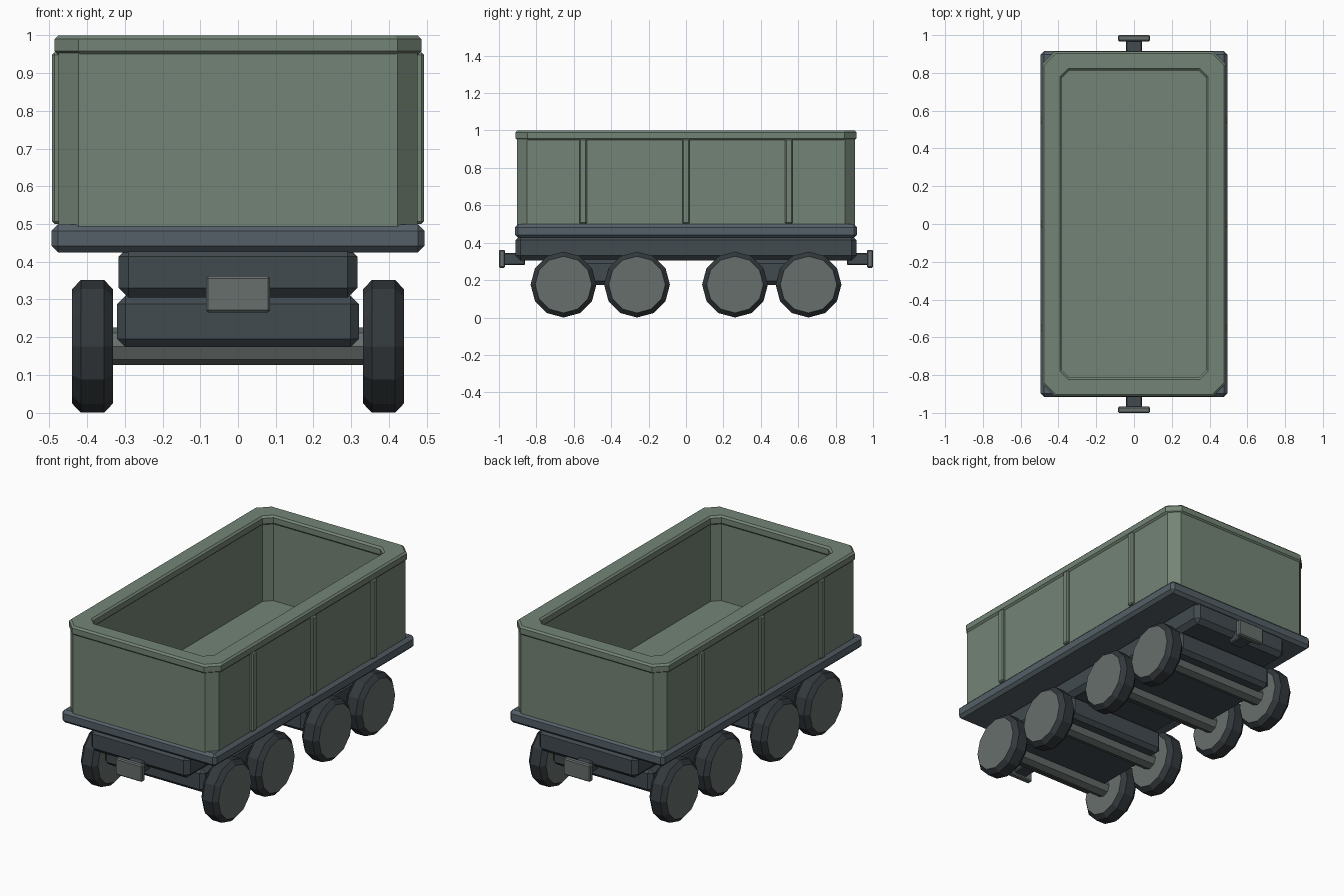
import bpy, bmesh, math
from mathutils import Matrix

if "Cube" in bpy.data.objects:
    bpy.data.objects.remove(bpy.data.objects["Cube"])


def material(name, rgb):
    m = bpy.data.materials.new(name)
    m.diffuse_color = (*rgb, 1)
    m.use_nodes = True
    m.node_tree.nodes["Principled BSDF"].inputs["Base Color"].default_value = m.diffuse_color
    return m


GREEN = material("green_paint", (0.174, 0.231, 0.181))
DECK = material("deck_grey", (0.09, 0.117, 0.136))
FRAME = material("frame_grey", (0.054, 0.069, 0.08))
STEEL = material("steel", (0.133, 0.156, 0.15))
TREAD = material("tread_grey", (0.033, 0.04, 0.045))


def finish(bm, name, mats, bevel=0.0):
    bmesh.ops.recalc_face_normals(bm, faces=bm.faces)
    if bevel:
        bmesh.ops.bevel(bm, geom=bm.edges[:], offset=bevel, segments=1,
                        affect='EDGES', profile=0.5)
    mesh = bpy.data.meshes.new(name)
    bm.to_mesh(mesh)
    bm.free()
    for m in mats:
        mesh.materials.append(m)
    ob = bpy.data.objects.new(name, mesh)
    bpy.context.collection.objects.link(ob)
    return ob


def box(name, x, y, z, mat, bevel=0.0):
    """Box from (min, max) ranges."""
    bm = bmesh.new()
    size = [r[1] - r[0] for r in (x, y, z)]
    mid = [(r[1] + r[0]) / 2 for r in (x, y, z)]
    bmesh.ops.create_cube(bm, size=1, matrix=Matrix.Translation(mid) @ Matrix.Diagonal((*size, 1)))
    return finish(bm, name, [mat], bevel)


def loft(name, rings, mat, closed=False):
    """Skin chamfered rectangles given as (half x, half y, chamfer, z)."""
    bm = bmesh.new()
    loops = []
    for hx, hy, c, z in rings:
        pts = [(hx, c - hy), (hx, hy - c), (hx - c, hy), (c - hx, hy),
               (-hx, hy - c), (-hx, c - hy), (c - hx, -hy), (hx - c, -hy)]
        loops.append([bm.verts.new((px, py, z)) for px, py in pts])
    pairs = list(zip(loops, loops[1:]))
    if closed:
        pairs.append((loops[-1], loops[0]))
    else:
        bm.faces.new(loops[0])
        bm.faces.new(loops[-1])
    for a, b in pairs:
        for i in range(8):
            j = (i + 1) % 8
            bm.faces.new((a[i], a[j], b[j], b[i]))
    return finish(bm, name, [mat])


def disc_x(name, x0, x1, y, z, radius, sides, mats, chamfer=0.0):
    """Cylinder lying along x, optionally with chamfered ends and steel faces."""
    bm = bmesh.new()
    m = Matrix.Translation(((x0 + x1) / 2, y, z)) @ Matrix.Rotation(math.pi / 2, 4, 'Y')
    bmesh.ops.create_cone(bm, cap_ends=True, segments=sides, radius1=radius,
                          radius2=radius, depth=x1 - x0, matrix=m)
    if chamfer:
        caps = [f for f in bm.faces if len(f.verts) == sides]
        edges = list({e for f in caps for e in f.edges})
        bmesh.ops.bevel(bm, geom=edges, offset=chamfer, segments=1, affect='EDGES', profile=0.5)
        for f in bm.faces:
            f.material_index = 1 if len(f.verts) == sides else 0
    return finish(bm, name, mats)


# open tub: outer wall, then down the inside to the floor
loft("tub", [(0.476, 0.904, 0.053, 0.49), (0.476, 0.904, 0.053, 0.96),
             (0.39, 0.822, 0.04, 0.96), (0.39, 0.822, 0.04, 0.505)], GREEN)

# bevelled top rim
loft("tub_rim", [(0.476, 0.902, 0.06, 0.948), (0.486, 0.912, 0.064, 0.958),
                 (0.486, 0.912, 0.064, 0.99), (0.476, 0.902, 0.06, 1.0),
                 (0.393, 0.823, 0.045, 1.0), (0.383, 0.813, 0.041, 0.99),
                 (0.383, 0.813, 0.041, 0.958), (0.393, 0.823, 0.045, 0.948)], GREEN, True)

# side ribs
for s, side in ((-1, "left"), (1, "right")):
    for i, y in enumerate((-0.55, 0, 0.55)):
        box(f"{side}_rib_{i + 1}", sorted((s * 0.46, s * 0.493)), (y - 0.02, y + 0.02),
            (0.5, 0.955), GREEN, 0.007)

# deck and underframe
box("deck", (-0.494, 0.494), (-0.915, 0.915), (0.425, 0.499), DECK, 0.017)
box("underframe", (-0.316, 0.316), (-0.912, 0.912), (0.305, 0.44), FRAME, 0.026)

# bogies, couplers, axles and wheels at both ends
for s, end in ((-1, "front"), (1, "back")):
    box(f"{end}_bogie", (-0.32, 0.32), sorted((s * 0.145, s * 0.775)), (0.174, 0.31), FRAME, 0.022)
    box(f"{end}_coupler_bar", (-0.043, 0.043), sorted((s * 0.86, s * 0.975)),
        (0.28, 0.345), FRAME, 0.006)
    box(f"{end}_coupler_plate", (-0.085, 0.085), sorted((s * 0.967, s * 1.0)),
        (0.266, 0.362), STEEL, 0.006)
    for pos, y in (("inner", s * 0.262), ("outer", s * 0.655)):
        disc_x(f"{end}_{pos}_axle", -0.345, 0.345, y, 0.176, 0.05, 8, [STEEL])
        for t, side in ((-1, "left"), (1, "right")):
            x0, x1 = sorted((t * 0.331, t * 0.44))
            disc_x(f"{end}_{pos}_{side}_wheel", x0, x1, y, 0.176, 0.176, 12,
                   [TREAD, STEEL], 0.024)
